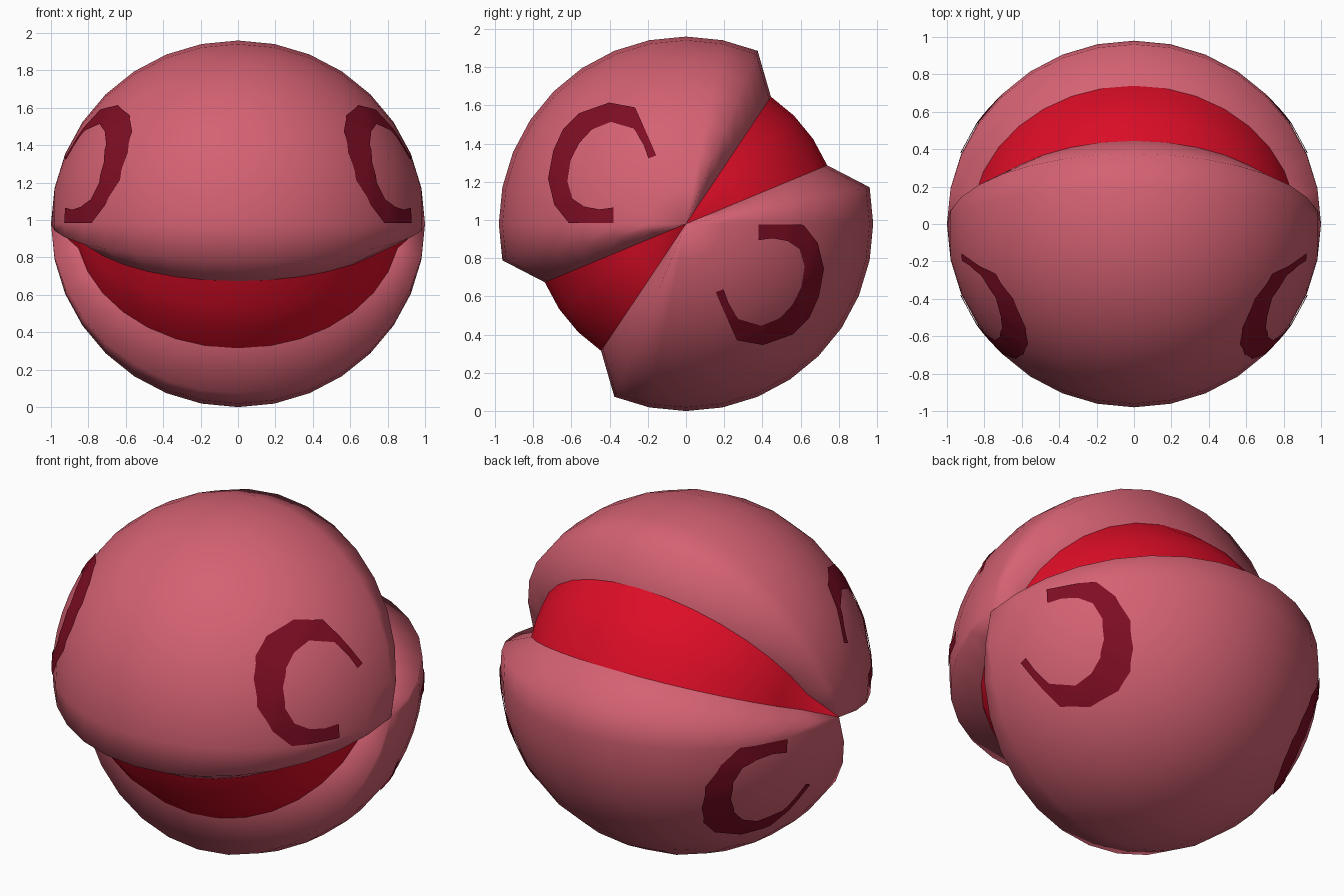
import bpy, bmesh, math
from mathutils import Vector
from mathutils.bvhtree import BVHTree

if "Cube" in bpy.data.objects:
    bpy.data.objects.remove(bpy.data.objects["Cube"])

SEG, RINGS = 32, 16          # slices around the x axis, rings from pole to pole
R, CZ = 0.98, 0.98           # outer radius and centre height
DEEP = {2, 3, 4, 5, 18, 19, 20, 21}   # slices sunk to form the two mouths


def material(name, rgb):
    m = bpy.data.materials.new(name)
    m.diffuse_color = (*rgb, 1)
    m.use_nodes = True
    m.node_tree.nodes["Principled BSDF"].inputs["Base Color"].default_value = m.diffuse_color
    return m


pink = material("pink", (0.66, 0.12, 0.17))
red = material("bright red", (0.72, 0.004, 0.02))
dark = material("dark maroon", (0.21, 0.004, 0.017))


def make_object(name, bm, mat):
    me = bpy.data.meshes.new(name)
    bm.to_mesh(me)
    me.materials.append(mat)
    for p in me.polygons:
        p.use_smooth = True
    ob = bpy.data.objects.new(name, me)
    bpy.context.collection.objects.link(ob)
    return ob


def point(k, ring):
    a = 2 * math.pi * k / SEG
    t = math.pi * ring / RINGS
    sx, sr = (0.87, 0.80) if k % SEG in DEEP else (1.0, R)
    r = sr * math.sin(t)
    return Vector((sx * math.cos(t), r * math.cos(a), CZ + r * math.sin(a)))


def slices(k0, k1):
    """Sphere wedge between two slices, sharing a pole at each end of x."""
    bm = bmesh.new()
    poles = [bm.verts.new((s, 0, CZ)) for s in (1, -1)]
    cols = [[poles[0]] + [bm.verts.new(point(k, i)) for i in range(1, RINGS)] + [poles[1]]
            for k in range(k0, k1 + 1)]
    for a, b in zip(cols, cols[1:]):
        for i in range(RINGS):
            ring = []
            for v in (a[i], a[i + 1], b[i + 1], b[i]):
                if v not in ring:
                    ring.append(v)
            f = bm.faces.new(ring)
            f.normal_update()
            if f.normal.dot(f.calc_center_median() - Vector((0, 0, CZ))) < 0:
                f.normal_flip()
    # slices run the same way round, so make winding uniform after the lip walls
    bmesh.ops.recalc_face_normals(bm, faces=bm.faces)
    mid = max(bm.faces, key=lambda f: (f.calc_center_median() - Vector((0, 0, CZ))).length
              if abs(f.calc_center_median().x) < 0.3 else 0)
    if mid.normal.dot(mid.calc_center_median() - Vector((0, 0, CZ))) < 0:
        bmesh.ops.reverse_faces(bm, faces=bm.faces)
    return bm


# Two pink shells and the two red mouth linings between them
trees = []
for name, k0, k1 in (("upper_shell", 5, 18), ("lower_shell", 21, 34)):
    bm = slices(k0, k1)
    trees.append(BVHTree.FromBMesh(bm))
    make_object(name, bm, pink)
    bm.free()
for name, k0, k1 in (("back_mouth_lining", 2, 5), ("front_mouth_lining", 18, 21)):
    bm = slices(k0, k1)
    make_object(name, bm, red)
    bm.free()

# Hooked open-ring cheek marking: outer and inner edge as (y, z) from the centre
OUTER = [(-.155, .355), (-.20, .46), (-.265, .605), (-.40, .63), (-.555, .575), (-.64, .49),
         (-.69, .38), (-.717, .235), (-.685, .10), (-.61, .005), (-.50, .003), (-.377, .003)]
INNER = [(-.195, .34), (-.22, .41), (-.27, .495), (-.39, .53), (-.49, .49), (-.555, .42),
         (-.60, .33), (-.617, .22), (-.59, .13), (-.53, .09), (-.45, .075), (-.377, .085)]
ALONG, ACROSS = 3, 5


def refine(pts):
    pts = [Vector(p) for p in pts]
    out = [a.lerp(b, i / ALONG) for a, b in zip(pts, pts[1:]) for i in range(ALONG)]
    return out + [pts[-1]]


for name, tree, sign in (("upper_cheek_marks", trees[0], 1), ("lower_cheek_marks", trees[1], -1)):
    bm = bmesh.new()
    rows = []
    for o, n in zip(refine(OUTER), refine(INNER)):
        row = []
        for j in range(ACROSS + 1):
            p = o.lerp(n, j / ACROSS) * sign
            hit, nor, _, _ = tree.ray_cast(Vector((2, p.x, CZ + p.y)), Vector((-1, 0, 0)))
            if hit is None:
                hit = Vector((math.sqrt(max(0, 1 - p.length_squared)), p.x, CZ + p.y))
            out = (hit - Vector((0, 0, CZ))).normalized()
            row.append(bm.verts.new(hit + out * 0.007))
        rows.append(row)
    for a, b in zip(rows, rows[1:]):
        for j in range(ACROSS):
            f = bm.faces.new((a[j], a[j + 1], b[j + 1], b[j]))
            f.normal_update()
            if f.normal.x < 0:
                f.normal_flip()
    ob = make_object(name, bm, dark)
    bm.free()
    ob.modifiers.new("mirror", 'MIRROR').use_axis = (True, False, False)
